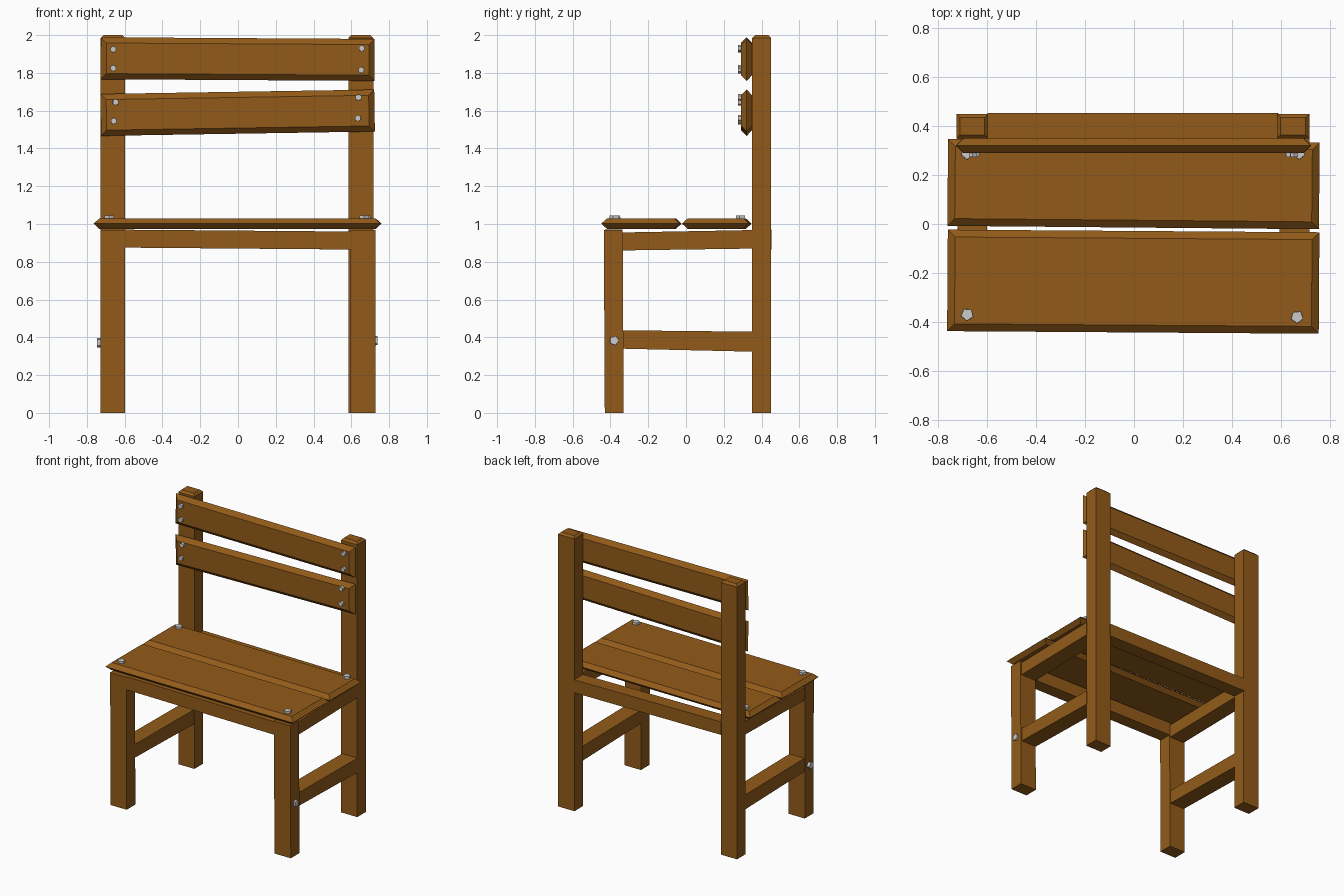
import bpy, bmesh, math
from mathutils import Matrix

if "Cube" in bpy.data.objects:
    bpy.data.objects.remove(bpy.data.objects["Cube"])

wood = bpy.data.materials.new("wood")
wood.diffuse_color = (0.29, 0.105, 0.01, 1)
wood.use_nodes = True
wood.node_tree.nodes["Principled BSDF"].inputs["Base Color"].default_value = wood.diffuse_color


def finish(name, bm, mat=None):
    bmesh.ops.recalc_face_normals(bm, faces=bm.faces)
    me = bpy.data.meshes.new(name)
    bm.to_mesh(me)
    bm.free()
    ob = bpy.data.objects.new(name, me)
    bpy.context.collection.objects.link(ob)
    if mat:
        me.materials.append(mat)
    return ob


def stack(name, layers, matrix=None):
    """Closed solid from stacked rectangles (x0, x1, y0, y1, z)."""
    bm = bmesh.new()
    rings = [[bm.verts.new(p) for p in ((a, c, z), (b, c, z), (b, d, z), (a, d, z))]
             for a, b, c, d, z in layers]
    for lo, hi in zip(rings, rings[1:]):
        for i in range(4):
            j = (i + 1) % 4
            bm.faces.new((lo[i], lo[j], hi[j], hi[i]))
    bm.faces.new(rings[0][::-1])
    bm.faces.new(rings[-1])
    if matrix:
        bm.transform(matrix)
    return finish(name, bm, wood)


def rail(name, a, b, c, d, z_start, z_end, axis):
    """Box whose bottom/top heights differ slightly at its two ends."""
    bm = bmesh.new()
    grid = []
    for k in (0, 1):
        for x, y in ((a, c), (b, c), (b, d), (a, d)):
            at_end = (x == b) if axis == 'x' else (y == d)
            grid.append(bm.verts.new((x, y, (z_end if at_end else z_start)[k])))
    for i in range(4):
        j = (i + 1) % 4
        bm.faces.new((grid[i], grid[j], grid[j + 4], grid[i + 4]))
    bm.faces.new(grid[3::-1])
    bm.faces.new(grid[4:])
    return finish(name, bm, wood)


def plank(name, length, width, thick, matrix, bevel=0.03):
    """Board with a ridge all the way round its edge."""
    l, w, t = length / 2, width / 2, thick / 2
    flat = (-l + bevel, l - bevel, -w + bevel, w - bevel)
    return stack(name, [(*flat, -t), (-l, l, -w, w, 0), (*flat, t)], matrix)


def bolt(name, pos, radius, rot, sides=5, depth=0.024):
    bm = bmesh.new()
    bmesh.ops.create_cone(bm, cap_ends=True, segments=sides, radius1=radius,
                          radius2=radius * 0.95, depth=depth)
    bm.transform(Matrix.Translation(pos) @ rot)
    return finish(name, bm)


# back posts with chamfered tops, and front legs
for side, a, b in (("left", -0.727, -0.597), ("right", 0.585, 0.717)):
    i = 0.015
    stack(f"back_post_{side}", [(a, b, 0.35, 0.45, 0), (a, b, 0.35, 0.45, 1.985),
                                (a + i, b - i, 0.35 + i, 0.45 - i, 2.0)])
for side, a, b in (("left", -0.727, -0.597), ("right", 0.595, 0.727)):
    stack(f"front_leg_{side}", [(a, b, -0.43, -0.33, 0), (a, b, -0.435, -0.335, 0.968)])

# frame rails under the seat and lower side stretchers
rail("front_rail", -0.6, 0.6, -0.43, -0.335, (0.875, 0.97), (0.865, 0.96), 'x')
rail("back_rail", -0.6, 0.59, 0.352, 0.453, (0.875, 0.97), (0.865, 0.96), 'x')
for side, a, b in (("left", -0.722, -0.602), ("right", 0.595, 0.718)):
    rail(f"side_rail_{side}", a, b, -0.34, 0.355, (0.86, 0.955), (0.87, 0.968), 'y')
    rail(f"side_stretcher_{side}", a, b, -0.34, 0.355, (0.34, 0.437), (0.324, 0.43), 'y')

# seat boards
T, R = Matrix.Translation, Matrix.Rotation
plank("seat_board_front", 1.52, 0.415, 0.055, T((-0.003, -0.236, 1.002)) @ R(-0.007, 4, 'Z'))
plank("seat_board_back", 1.52, 0.355, 0.055, T((-0.002, 0.163, 1.002)) @ R(-0.009, 4, 'Z'))

# backrest slats, each slightly tilted
stand = R(math.pi / 2, 4, 'X')
plank("back_slat_upper", 1.45, 0.222, 0.06, T((-0.002, 0.321, 1.873)) @ R(0.006, 4, 'Y') @ stand)
plank("back_slat_lower", 1.45, 0.222, 0.06, T((-0.002, 0.321, 1.589)) @ R(-0.016, 4, 'Y') @ stand)

# bolts on slats, seat and front legs
for x, z in ((-0.66, 1.925), (-0.66, 1.825), (0.655, 1.93), (0.653, 1.815),
             (-0.648, 1.645), (-0.658, 1.545), (0.638, 1.67), (0.635, 1.56)):
    bolt("slat_bolt", (x, 0.286, z), 0.018, stand, sides=6)
for x, y in ((-0.682, -0.37), (0.667, -0.38), (-0.682, 0.29), (0.675, 0.29)):
    bolt("seat_bolt", (x, y, 1.034), 0.027, R(x, 4, 'Z'))
for x, z in ((-0.735, 0.372), (0.727, 0.383)):
    bolt("leg_bolt", (x, -0.38, z), 0.027, R(math.pi / 2, 4, 'Y'))
